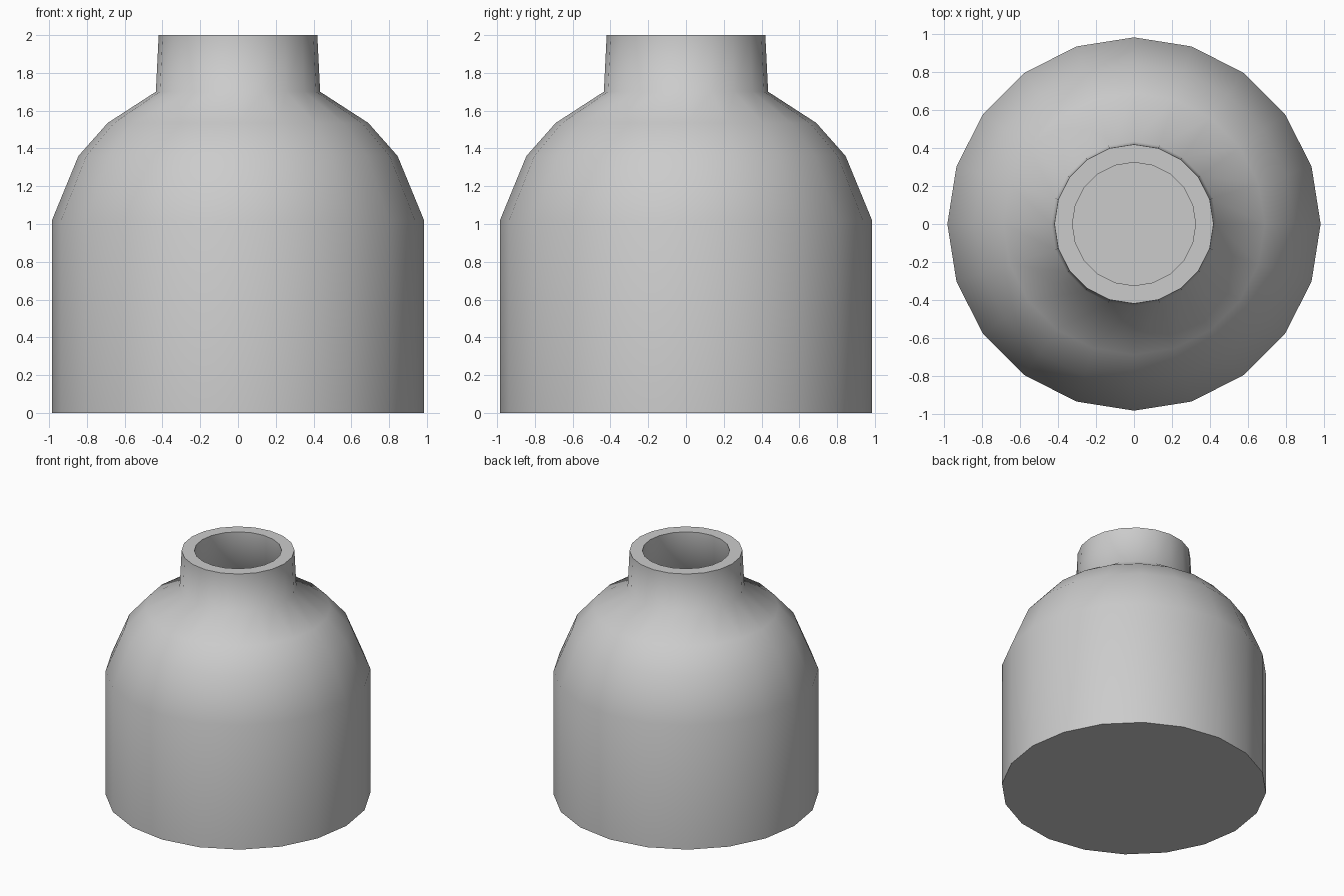
import bpy, bmesh, math

if "Cube" in bpy.data.objects:
    bpy.data.objects.remove(bpy.data.objects["Cube"])

SIDES = 20

# Bottle profile (radius, height): outside from base to rim, then down the inside
PROFILE = [
    (0.985, 0.0), (0.985, 1.02), (0.845, 1.36), (0.69, 1.535),
    (0.435, 1.70), (0.42, 2.0),
    (0.325, 2.0), (0.34, 1.645), (0.63, 1.455), (0.765, 1.31),
    (0.89, 1.0), (0.89, 0.1),
]


def lathe(name, profile, sides):
    bm = bmesh.new()
    rings = []
    for r, z in profile:
        rings.append([bm.verts.new((r * math.cos(2 * math.pi * i / sides),
                                    r * math.sin(2 * math.pi * i / sides), z))
                      for i in range(sides)])
    for a, b in zip(rings, rings[1:]):
        for i in range(sides):
            j = (i + 1) % sides
            bm.faces.new((a[i], a[j], b[j], b[i]))
    # Close the underside and the inner floor
    bm.faces.new(rings[0][::-1])
    bm.faces.new(rings[-1])
    bmesh.ops.recalc_face_normals(bm, faces=bm.faces)
    mesh = bpy.data.meshes.new(name)
    bm.to_mesh(mesh)
    bm.free()
    obj = bpy.data.objects.new(name, mesh)
    bpy.context.collection.objects.link(obj)
    return obj


# Hollow bottle with smooth walls and crisp rim and base
bottle = lathe("bottle", PROFILE, SIDES)
bpy.context.view_layer.objects.active = bottle
bottle.select_set(True)
bpy.ops.object.shade_smooth_by_angle(angle=math.radians(62))
